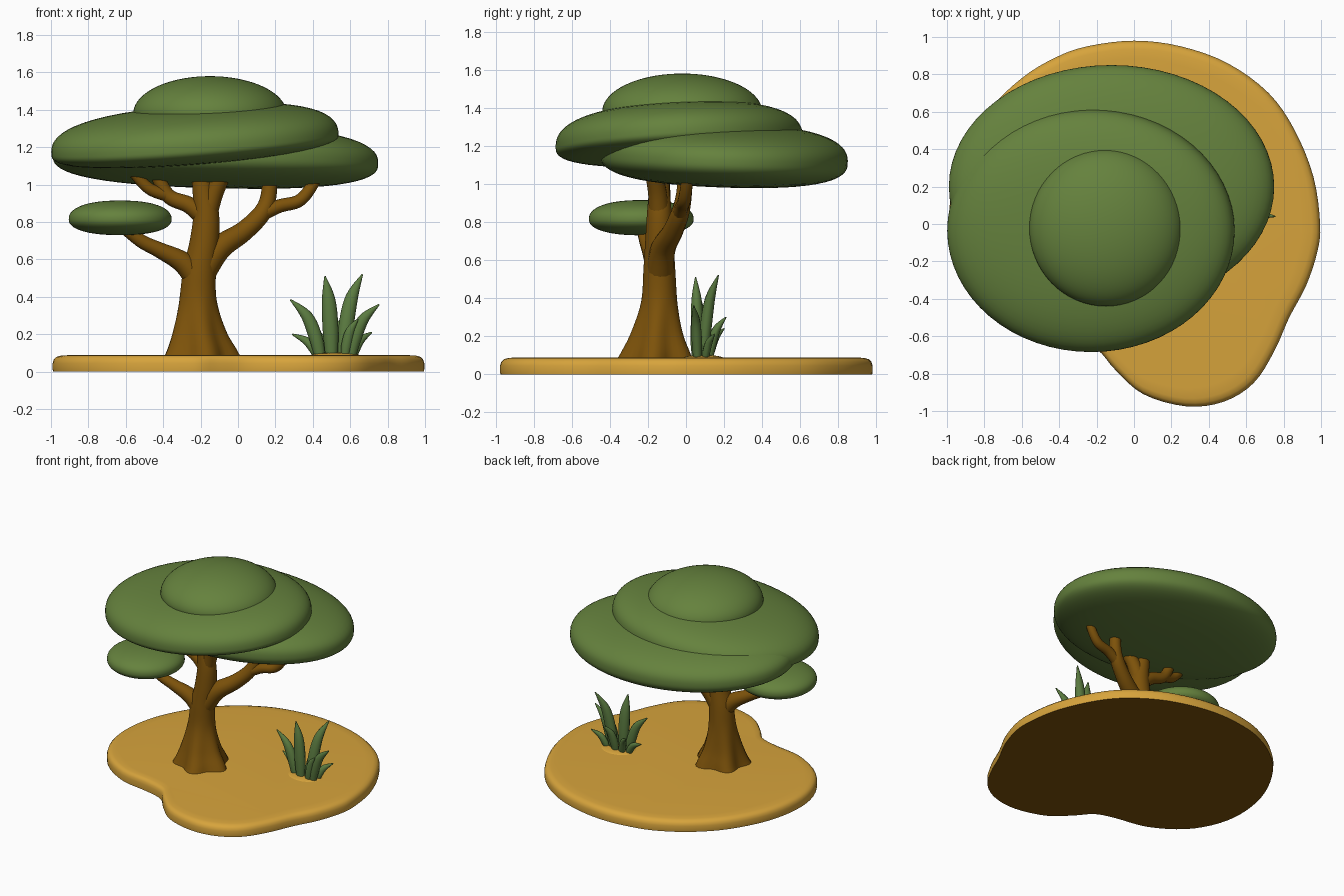
import bpy, bmesh, math
from mathutils import Vector, Euler

if "Cube" in bpy.data.objects:
    bpy.data.objects.remove(bpy.data.objects["Cube"])


def material(name, rgb):
    m = bpy.data.materials.new(name)
    m.diffuse_color = (*rgb, 1)
    m.use_nodes = True
    m.node_tree.nodes["Principled BSDF"].inputs["Base Color"].default_value = m.diffuse_color
    return m


LEAF = material("leaf green", (0.13, 0.222, 0.047))
GRASS = material("grass green", (0.105, 0.2, 0.052))
BARK = material("bark brown", (0.205, 0.085, 0.003))
SAND = material("sand", (0.68, 0.37, 0.045))


def finish(name, bm, mat, angle=60):
    bmesh.ops.recalc_face_normals(bm, faces=bm.faces)
    me = bpy.data.meshes.new(name)
    bm.to_mesh(me)
    bm.free()
    me.materials.append(mat)
    me.shade_smooth()
    me.set_sharp_from_angle(angle=math.radians(angle))
    ob = bpy.data.objects.new(name, me)
    bpy.context.collection.objects.link(ob)
    return ob


def spline(pts, steps, closed=False):
    """Catmull-Rom through tuples of any length."""
    n, out = len(pts), []
    for i in range(n if closed else n - 1):
        q = [pts[k % n] if closed else pts[min(max(k, 0), n - 1)] for k in range(i - 1, i + 3)]
        for s in range(steps):
            t = s / steps
            out.append(tuple(0.5 * (2 * b + (c - a) * t + (2 * a - 5 * b + 4 * c - d) * t * t
                                    + (3 * b - a - 3 * c + d) * t ** 3) for a, b, c, d in zip(*q)))
    if not closed:
        out.append(tuple(pts[-1]))
    return out


def skin(bm, rings):
    """Bridge rings of points and cap both ends."""
    vs = [[bm.verts.new(p) for p in r] for r in rings]
    n = len(vs[0])
    for a, b in zip(vs, vs[1:]):
        for i in range(n):
            bm.faces.new((a[i], a[(i + 1) % n], b[(i + 1) % n], b[i]))
    bm.faces.new(vs[0][::-1])
    bm.faces.new(vs[-1])


def tube(name, pts, mat, sides=14, flat=1.0, steps=5):
    """Sweep along points (x, y, z, radius)."""
    path = spline(pts, steps)
    rings = []
    for i, p in enumerate(path):
        d = (Vector(path[min(i + 1, len(path) - 1)][:3]) - Vector(path[max(i - 1, 0)][:3])).normalized()
        u = Vector((0, 1, 0)).cross(d).normalized()
        v = d.cross(u)
        r = max(p[3], 0.002)
        rings.append([Vector(p[:3]) + r * (math.cos(a) * u + flat * math.sin(a) * v)
                      for a in (2 * math.pi * k / sides for k in range(sides))])
    bm = bmesh.new()
    skin(bm, rings)
    return finish(name, bm, mat)


def dish(name, c, rx, ry, up, down, tilt=(0, 0), n=2.6):
    """Leaf cushion: blunt ellipsoid with different upper and lower heights."""
    bm = bmesh.new()
    bmesh.ops.create_uvsphere(bm, u_segments=64, v_segments=36, radius=1)
    rot = Euler((tilt[0], tilt[1], 0)).to_matrix()
    for v in bm.verts:
        x, y, z = v.co / (math.hypot(v.co.x, v.co.y) ** n + abs(v.co.z) ** n) ** (1 / n)
        v.co = rot @ Vector((x * rx, y * ry, z * (up if z > 0 else down))) + Vector(c)
    return finish(name, bm, LEAF, 80)


# sandy ground slab with a brown underside
outline = [(.995, 0), (.96, .25), (.86, .5), (.72, .7), (.5, .86), (.25, .95), (0, .98), (-.25, .95),
           (-.42, .89), (-.6, .78), (-.78, .6), (-.93, .33), (-.99, .05), (-.96, -.2), (-.83, -.42),
           (-.6, -.57), (-.35, -.62), (-.2, -.67), (-.1, -.78), (.05, -.91), (.28, -.975), (.48, -.95),
           (.64, -.85), (.75, -.68), (.83, -.5), (.92, -.33), (.98, -.15)]
edge = spline(outline, 4, True)
bm = bmesh.new()
skin(bm, [[(x * s, y * s, z) for x, y in edge] for s, z in
          ((.998, 0), (1, .012), (1, .045), (.994, .065), (.98, .079), (.955, .086), (.9, .089))])
base = finish("sand_base", bm, SAND)
base.data.materials.append(BARK)
for p in base.data.polygons:
    if p.normal.z < -.9:
        p.material_index = 1

# trunk with fluted roots: (x, y, z, radius)
trunk = [(-.2, -.16, .06, .2), (-.2, -.155, .12, .175), (-.21, -.15, .22, .137), (-.215, -.14, .38, .1),
         (-.205, -.14, .55, .088), (-.18, -.14, .7, .078), (-.17, -.14, .85, .068), (-.19, -.14, 1.0, .055),
         (-.2, -.14, 1.15, .048)]
rings = []
for x, y, z, r in spline(trunk, 5):
    f = 0.16 * max(0, 1 - z / 0.42)
    rings.append([(x + math.cos(a) * r * (1 + f * math.cos(5 * a + .6)),
                   y + math.sin(a) * r * (.95 + f * math.cos(5 * a + .6)), z)
                  for a in (2 * math.pi * k / 40 for k in range(40))])
bm = bmesh.new()
skin(bm, rings)
finish("trunk", bm, BARK)

# branches
branches = {
    "left_branch": [(-.2, -.14, .47, .07), (-.29, -.16, .58, .058), (-.42, -.19, .65, .042), (-.52, -.21, .7, .036),
                    (-.63, -.23, .79, .034)],
    "right_branch": [(-.2, -.14, .52, .075), (-.1, -.12, .66, .065), (.03, -.07, .75, .054), (.13, -.03, .85, .048),
                     (.165, -.01, .95, .042), (.17, 0, 1.1, .04)],
    "right_twig": [(.12, -.035, .84, .04), (.22, -.02, .885, .036), (.32, -.01, .91, .034), (.38, 0, .97, .032),
                   (.43, .01, 1.06, .03)],
    "centre_twig": [(-.17, -.14, .82, .055), (-.13, -.15, .95, .05), (-.08, -.17, 1.06, .045), (-.03, -.19, 1.18, .042)],
    "upper_left_branch": [(-.17, -.14, .82, .055), (-.26, -.13, .89, .045), (-.36, -.12, .93, .04),
                          (-.41, -.12, 1.0, .036), (-.46, -.12, 1.12, .034)],
    "upper_left_twig": [(-.37, -.12, .94, .034), (-.46, -.14, .97, .032), (-.52, -.15, 1.02, .03),
                        (-.58, -.16, 1.1, .03)],
}
for name, pts in branches.items():
    tube(name, pts, BARK)

# leaf cushions
dish("lower_canopy", (-.12, .2, 1.13), .87, .65, .19, .145, (-0.035, 0.025))
dish("main_canopy", (-.23, -.035, 1.215), .77, .65, .205, .1, (0.05, -0.075))
dish("top_canopy", (-.15, -.02, 1.38), .41, .42, .2, .1, n=2)
dish("small_canopy", (-.63, -.235, .815), .275, .275, .1, .085, n=2.3)

# grass tuft: base x, y, then tip x, y, z and width
blades = [(.44, .08, .28, .08, .385, .036), (.5, .06, .465, .05, .51, .042), (.56, .09, .665, .17, .52, .04),
          (.6, .06, .755, .04, .36, .035), (.61, .1, .715, .15, .21, .026), (.43, .1, .29, .14, .2, .026),
          (.52, .12, .57, .21, .3, .032), (.47, .12, .38, .2, .24, .028), (.57, .05, .64, .03, .28, .028)]
for i, (x, y, tx, ty, tz, w) in enumerate(blades):
    dx, dy, h = tx - x, ty - y, tz - .07
    tube(f"grass_blade_{i + 1}",
         [(x, y, .07, w * .75), (x + dx * .15, y + dy * .15, .07 + h * .35, w),
          (x + dx * .45, y + dy * .45, .07 + h * .72, w * .85), (tx, ty, tz, .004)], GRASS, 10, .8)

# low sand mound under the grass
bm = bmesh.new()
bmesh.ops.create_uvsphere(bm, u_segments=24, v_segments=12, radius=1)
for v in bm.verts:
    v.co = Vector((v.co.x * .14 + .52, v.co.y * .11 + .09, v.co.z * .02 + .082))
finish("grass_mound", bm, SAND)
